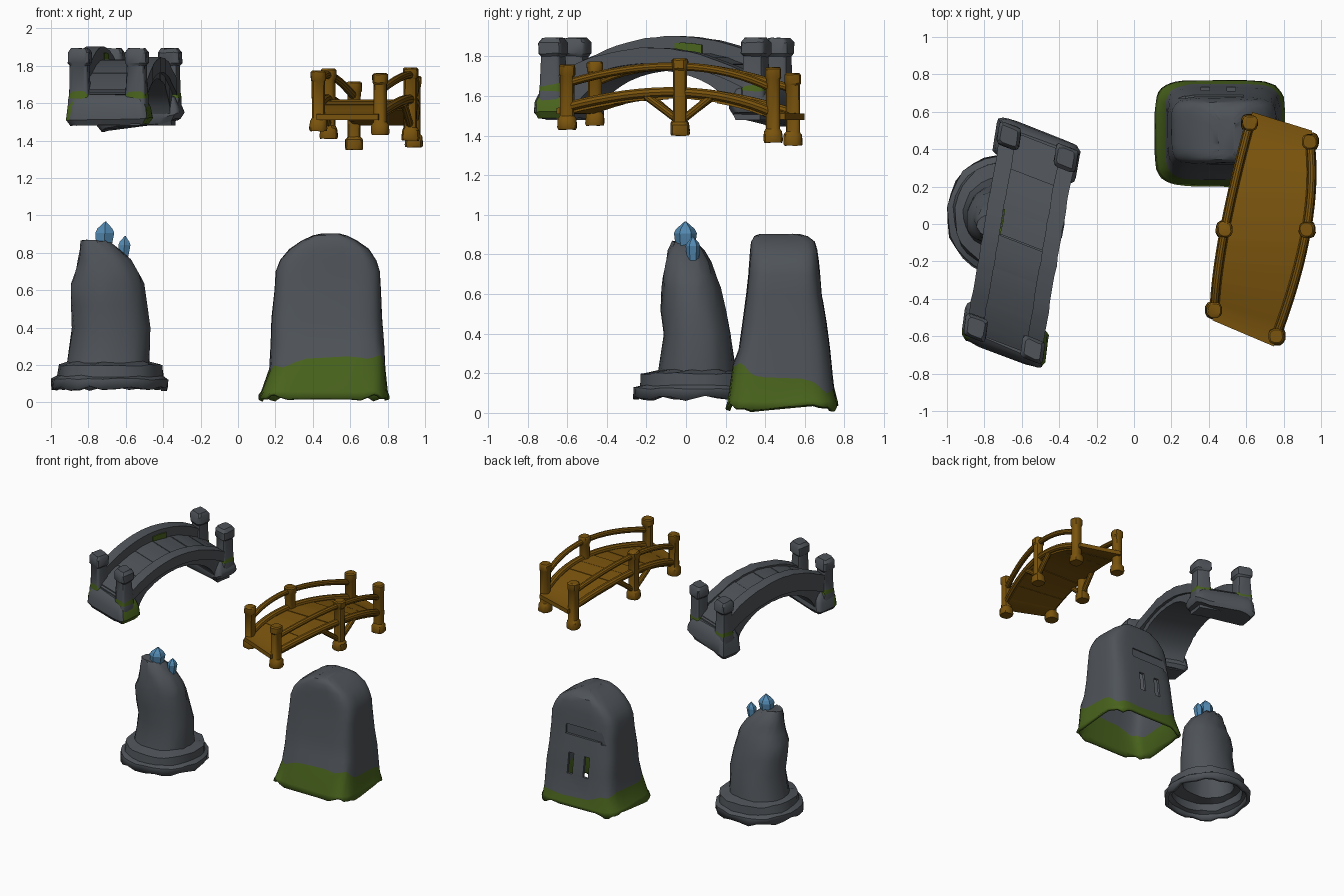
import bpy
import math
import random
from mathutils import Vector

random.seed(4)
cube = bpy.data.objects.get("Cube")
if cube:
    bpy.data.objects.remove(cube, do_unlink=True)


def material(name, rgb):
    m = bpy.data.materials.new(name)
    m.use_nodes = True
    m.diffuse_color = (*rgb, 1)
    m.node_tree.nodes["Principled BSDF"].inputs["Base Color"].default_value = (*rgb, 1)
    return m


STONE = material("stone_grey", (0.078, 0.088, 0.1))
MOSS = material("moss_green", (0.066, 0.125, 0.012))
WOOD = material("wood_brown", (0.195, 0.088, 0.004))
CRYSTAL = material("crystal_blue", (0.085, 0.25, 0.44))


def skin(name, rings, mats, bottom=True, moss_rows=(), angle=35):
    """Bridge a list of equal rings of points into a capped surface."""
    n = len(rings[0])
    verts = [p for ring in rings for p in ring]
    faces, index = [], []
    for r in range(len(rings) - 1):
        for i in range(n):
            j = (i + 1) % n
            faces.append((r * n + i, r * n + j, (r + 1) * n + j, (r + 1) * n + i))
            index.append(1 if r in moss_rows else 0)
    faces.append(tuple(range(len(verts) - n, len(verts))))
    if bottom:
        faces.append(tuple(reversed(range(n))))
    mesh = bpy.data.meshes.new(name)
    mesh.from_pydata(verts, [], faces)
    for m in mats:
        mesh.materials.append(m)
    for p, k in zip(mesh.polygons, index):
        p.material_index = k
    ob = bpy.data.objects.new(name, mesh)
    bpy.context.collection.objects.link(ob)
    bpy.ops.object.select_all(action="DESELECT")
    ob.select_set(True)
    bpy.context.view_layer.objects.active = ob
    bpy.ops.object.mode_set(mode="EDIT")
    bpy.ops.mesh.select_all(action="SELECT")
    bpy.ops.mesh.normals_make_consistent(inside=False)
    bpy.ops.object.mode_set(mode="OBJECT")
    bpy.ops.object.shade_smooth_by_angle(angle=math.radians(angle))
    return ob


def world(x, y, z):
    return Vector((x, y, z))


def loft(name, rows, mats, sides=24, power=2, frame=world, rough=0.0, waves=None, **kw):
    """Rows are (z, x_min, x_max, y_min, y_max); waves lift a row around its rim."""
    rings = []
    for k, (z, x0, x1, y0, y1) in enumerate(rows):
        wave = (waves or {}).get(k, lambda a: 0)
        ring = []
        for i in range(sides):
            a = math.tau * (i + 0.5) / sides
            c, s = math.cos(a), math.sin(a)
            x = (x0 + x1) / 2 + (x1 - x0) / 2 * math.copysign(abs(c) ** (2 / power), c)
            y = (y0 + y1) / 2 + (y1 - y0) / 2 * math.copysign(abs(s) ** (2 / power), s)
            j = [random.uniform(-rough, rough) for _ in range(3)]
            ring.append(frame(x + j[0], y + j[1], z + j[2] + wave(a)))
        rings.append(ring)
    return skin(name, rings, mats, **kw)


def tube(name, pts, radius, mat, sides=10):
    rings = []
    for i, p in enumerate(pts):
        d = pts[min(i + 1, len(pts) - 1)] - pts[max(i - 1, 0)]
        q = d.to_track_quat("Z", "Y")
        rings.append([p + q @ Vector((radius * math.cos(t), radius * math.sin(t), 0))
                      for t in (math.tau * k / sides for k in range(sides))])
    return skin(name, rings, [mat])


def bake(ob):
    """Replace the mesh with its evaluated modifier result."""
    dg = bpy.context.evaluated_depsgraph_get()
    mesh = bpy.data.meshes.new_from_object(ob.evaluated_get(dg))
    ob.modifiers.clear()
    ob.data = mesh


def hollow(ob, thickness):
    mod = ob.modifiers.new("shell", "SOLIDIFY")
    mod.thickness, mod.offset = thickness, -1
    bake(ob)


# Rounded standing stone with a mossy foot, deeper in front than behind
stone = loft("standing_stone", [
    (0.03, 0.11, 0.81, 0.2, 0.77), (0.06, 0.125, 0.8, 0.21, 0.765),
    (0.175, 0.165, 0.79, 0.235, 0.75), (0.32, 0.175, 0.78, 0.265, 0.73),
    (0.45, 0.18, 0.77, 0.285, 0.71), (0.6, 0.195, 0.765, 0.305, 0.685),
    (0.7, 0.2, 0.76, 0.315, 0.677), (0.76, 0.225, 0.74, 0.32, 0.672),
    (0.82, 0.275, 0.7, 0.325, 0.664), (0.865, 0.34, 0.635, 0.33, 0.65),
    (0.892, 0.4, 0.58, 0.345, 0.615), (0.903, 0.45, 0.54, 0.37, 0.57)],
    [STONE, MOSS], sides=40, power=5, bottom=False, moss_rows=(0, 1), rough=0.002,
    waves={0: lambda a: 0.014 * math.sin(5 * a) + 0.008 * math.sin(11 * a),
           2: lambda a: -0.055 * math.sin(a) - 0.028 * math.sin(2 * a) + 0.012 * math.sin(7 * a)})
hollow(stone, 0.02)


# Carved recess and two slots in the back of the stone
def carve(x, y, z, sx, sy, sz):
    bpy.ops.mesh.primitive_cube_add(size=1, location=(x, y, z))
    cutter = bpy.context.object
    cutter.scale = (sx, sy, sz)
    cutter.hide_render = True
    cutter.data.materials.append(STONE)
    mod = stone.modifiers.new("carve", "BOOLEAN")
    mod.operation, mod.solver, mod.object = "DIFFERENCE", "EXACT", cutter
    bpy.context.view_layer.update()
    bake(stone)
    bpy.data.objects.remove(cutter, do_unlink=True)


carve(0.42, 0.722, 0.61, 0.33, 0.1, 0.075)
carve(0.25, 0.722, 0.61, 0.05, 0.1, 0.11)
for slot_x in (0.38, 0.52):
    carve(slot_x, 0.72, 0.36, 0.045, 0.16, 0.16)

# Broken pillar on a two-step round base
pillar = loft("broken_pillar", [
    (0.075, -1.0, -0.375, -0.275, 0.365), (0.125, -0.995, -0.375, -0.27, 0.365),
    (0.14, -0.965, -0.4, -0.235, 0.335), (0.2, -0.96, -0.4, -0.225, 0.325),
    (0.215, -0.91, -0.47, -0.14, 0.25), (0.4, -0.885, -0.47, -0.115, 0.225),
    (0.52, -0.895, -0.485, -0.125, 0.2), (0.63, -0.9, -0.505, -0.12, 0.175),
    (0.69, -0.87, -0.525, -0.115, 0.15), (0.76, -0.855, -0.575, -0.105, 0.125),
    (0.82, -0.85, -0.635, -0.09, 0.09), (0.865, -0.84, -0.69, -0.065, 0.05)],
    [STONE], sides=28, power=2.2, bottom=False, rough=0.006,
    waves={0: lambda a: 0.012 * math.sin(9 * a)}, angle=45)
hollow(pillar, 0.03)

# Crystals growing from the broken top
for name, x, y, z, r, h in (("large_crystal", -0.712, -0.003, 0.78, 0.058, 0.187),
                            ("small_crystal", -0.607, 0.035, 0.74, 0.037, 0.15)):
    loft(name, [(z + h * t, x + d - r * s, x + d + r * s, y - r * s, y + r * s)
                for t, s, d in ((0, 0.7, -0.01), (0.45, 0.9, -0.003), (0.68, 1, 0),
                                (0.8, 0.8, 0), (1, 0.06, 0.004))],
         [CRYSTAL], sides=6, angle=10)


# Stone bridge, laid out in its own turned frame
def span(u, v, z):
    v -= 0.2 * u
    return Vector((-0.605 + 0.985 * u + 0.17 * v, -0.1 - 0.17 * u + 0.985 * v, z))


def deck_z(v):
    return 1.625 + 0.2 * (1 - (v / 0.6) ** 2)


def under_z(v):
    return 1.48 + 0.25 * math.sqrt(max(0, 1 - (v / 0.41) ** 2))


def beam(name, u, half, v0, v1, low, high, steps=20, mat=STONE):
    rings = []
    for i in range(steps + 1):
        v = v0 + (v1 - v0) * i / steps
        b, t = low(v), high(v)
        j = random.uniform(-0.003, 0.003)
        rings.append([span(u - half + j, v, b), span(u + half + j, v, b),
                      span(u + half + j, v, t + j), span(u - half + j, v, t + j)])
    return skin(name, rings, [mat])


beam("stone_arch", 0, 0.185, -0.55, 0.55, under_z, deck_z, 44)
for i in range(6):
    start = -0.54 + i * 0.18
    lift = random.uniform(0.004, 0.01)
    beam("paving_slab", 0, 0.14, start + 0.003, start + 0.177,
         lambda v: deck_z(v) - 0.02, lambda v: deck_z(v) + lift, 4)
# Moss on the inner wall of the taller parapet
beam("mossy_parapet_patch", -0.117, 0.004, 0.0, 0.14,
     lambda v: deck_z(v), lambda v: deck_z(v) + 0.045, 4, MOSS)
for side, tall in ((-1, 0.078), (1, 0.02)):
    beam("stone_parapet", side * 0.165, 0.044, -0.5, 0.5,
         lambda v: deck_z(v) - 0.06, lambda v: deck_z(v) + tall)
for end in (-1, 1):
    # Flared footing, the far one tilted underneath, and its two corner posts
    c = end * 0.5
    roll = 0.035 if end > 0 else 0.005
    footing = loft("bridge_footing", [
        (1.485, -0.21, 0.215, c - 0.09, c + 0.09), (1.515, -0.235, 0.235, c - 0.11, c + 0.11),
        (1.575, -0.225, 0.225, c - 0.105, c + 0.105), (1.63, -0.2, 0.2, c - 0.08, c + 0.08),
        (1.645, -0.18, 0.18, c - 0.06, c + 0.06)],
        [STONE, MOSS], sides=24, power=7, frame=span, rough=0.004,
        waves={0: lambda a: roll * math.cos(a), 1: lambda a: roll * math.cos(a)})
    for p in footing.data.polygons:
        # Mossy flanks on the near footing
        if end < 0 and 1.5 < p.center.z < 1.62 and abs(p.normal.x) > 0.5 and p.center.y < -0.55:
            p.material_index = 1
    for side in (-1, 1):
        u, v = side * 0.16, end * 0.52
        loft("bridge_post", [(z, u - r, u + r, v - r, v + r) for z, r in (
            (1.56, 0.062), (1.625, 0.06), (1.655, 0.056), (1.8, 0.05), (1.815, 0.062),
            (1.87, 0.062), (1.893, 0.045))],
            [STONE, MOSS], sides=16, power=6, frame=span, rough=0.003, moss_rows=(1,),
            waves={2: lambda a: 0.01 * math.sin(3 * a)})

# Wooden bridge: side lines through the front, middle and back posts
LEFT_LINE = [Vector(p) for p in ((0.43, -0.46), (0.485, -0.03), (0.62, 0.54))]
RIGHT_LINE = [Vector(p) for p in ((0.76, -0.6), (0.922, -0.03), (0.94, 0.44))]


def along(line, t, z):
    """Point on a side line, carried straight on beyond its end posts."""
    a, b, c = line
    k = min(max(t, 0), 1)
    p = a * (2 * k - 1) * (k - 1) + b * 4 * k * (1 - k) + c * k * (2 * k - 1)
    return Vector((p.x + 0.2 * (t - k), p.y + t - k, z))


def bow(base, rise, t):
    t = min(max(t, 0), 1)
    return base + rise * 4 * t * (1 - t) - 0.03 * t


# Deck planks, overlapping a little
for i in range(9):
    t0 = -0.055 + i * 0.1235
    t1 = t0 + 0.126
    lift = random.uniform(-0.004, 0.004)
    rings = []
    for t in (t0, (t0 + t1) / 2, t1):
        z = bow(1.54, 0.09, t) + lift
        l, r = along(LEFT_LINE, t, z), along(RIGHT_LINE, t, z)
        down = Vector((0, 0, -0.032))
        rings.append([l + down, r + down, r, l])
    skin("deck_plank", rings, [WOOD])

# Posts with swollen feet, rails, edge beams and braces
for line, heights in ((LEFT_LINE, ((1.45, 1.775), (1.41, 1.785), (1.35, 1.715))),
                      (RIGHT_LINE, ((1.43, 1.76), (1.4, 1.79), (1.365, 1.745)))):
    for p, (low, high) in zip(line, heights):
        loft("wooden_post", [(z, p.x - r, p.x + r, p.y - r, p.y + r) for z, r in (
            (low, 0.046), (low + 0.012, 0.05), (low + 0.055, 0.047), (low + 0.07, 0.036),
            (high - 0.06, 0.036), (high - 0.05, 0.042), (high - 0.008, 0.042), (high, 0.034))],
            [WOOD], sides=12, power=2.6, rough=0.002)
    ts = [i / 16 for i in range(17)]
    tube("hand_rail", [along(line, t, bow(1.665, 0.1, t)) for t in ts], 0.021, WOOD)
    tube("edge_beam", [along(line, t, bow(1.545, 0.09, t)) for t in ts], 0.026, WOOD)
    for d in (-1, 1):
        tube("brace", [along(line, 0.5, 1.47), along(line, 0.5 + d * 0.08, 1.535),
                       along(line, 0.5 + d * 0.16, 1.6)], 0.02, WOOD)
